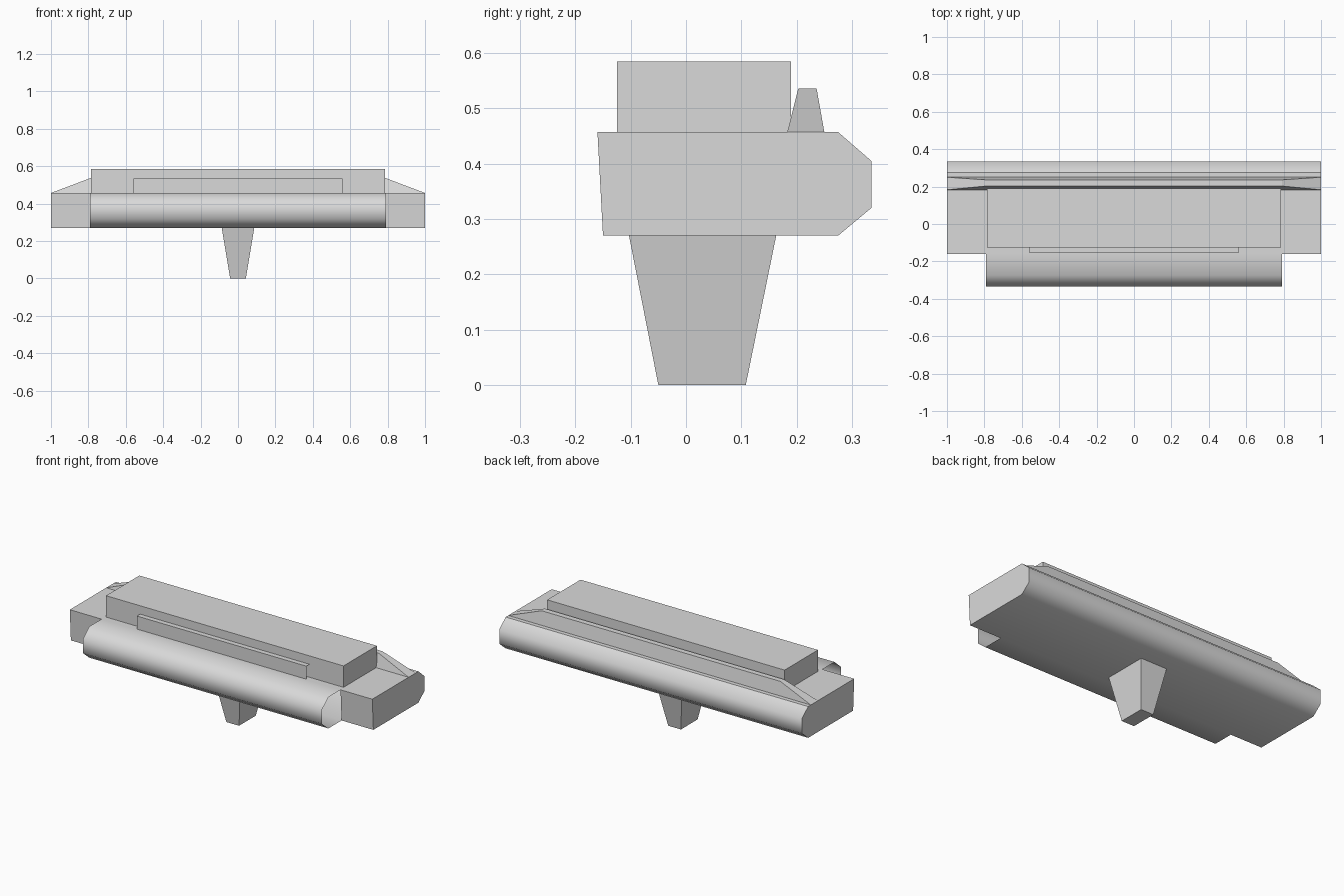
import bpy, bmesh, math

cube = bpy.data.objects.get("Cube")
if cube:
    bpy.data.objects.remove(cube)

grey = bpy.data.materials.new("light_grey")
grey.use_nodes = True
grey.diffuse_color = (0.7, 0.7, 0.7, 1)
grey.node_tree.nodes["Principled BSDF"].inputs["Base Color"].default_value = (0.7, 0.7, 0.7, 1)


def finish(name, bm):
    bmesh.ops.remove_doubles(bm, verts=bm.verts, dist=0.0005)
    mesh = bpy.data.meshes.new(name)
    bm.to_mesh(mesh)
    bm.free()
    mesh.materials.append(grey)
    obj = bpy.data.objects.new(name, mesh)
    bpy.context.collection.objects.link(obj)
    return obj


def strip(bm, path, x0, x1):
    """Sweep an open (y, z) path along x."""
    for (ya, za), (yb, zb) in zip(path, path[1:]):
        corners = [(x0, ya, za), (x1, ya, za), (x1, yb, zb), (x0, yb, zb)]
        bm.faces.new([bm.verts.new(c) for c in corners])


def cap(bm, path, x):
    points = path if x < 0 else path[::-1]
    bm.faces.new([bm.verts.new((x, y, z)) for y, z in points])


def smooth(obj):
    bpy.ops.object.select_all(action='DESELECT')
    obj.select_set(True)
    bpy.context.view_layer.objects.active = obj
    bpy.ops.object.shade_smooth_by_angle(angle=math.radians(60))


def tapered_block(name, low, high):
    """Block between two rectangles given as (half x, y front, y back, z)."""
    bm = bmesh.new()
    rings = [[bm.verts.new(p) for p in ((-w, f, z), (w, f, z), (w, b, z), (-w, b, z))]
             for w, f, b, z in (low, high)]
    bm.faces.new(rings[0][::-1])
    bm.faces.new(rings[1])
    for i in range(4):
        j = (i + 1) % 4
        bm.faces.new((rings[0][i], rings[0][j], rings[1][j], rings[1][i]))
    return finish(name, bm)


BOTTOM, TOP = 0.27, 0.457
HALF_ROLL = 0.79

# Main body: full-width slab with a chamfered rear edge
profile = [(-0.16, TOP), (0.275, TOP), (0.335, 0.405), (0.335, 0.32), (0.275, BOTTOM), (-0.15, BOTTOM)]
front = [profile[-1], profile[0]]
bm = bmesh.new()
strip(bm, profile, -1, 1)
for x in (-1, 1):
    cap(bm, profile, x)
strip(bm, front, -1, -HALF_ROLL)
strip(bm, front, HALF_ROLL, 1)
body = finish("body", bm)
# Keep the upper edges crisp
for e in body.data.edges:
    e.use_edge_sharp = all(body.data.vertices[v].co.z > TOP - 0.001 for v in e.vertices)
smooth(body)

# Rounded front lip with open ends
bm = bmesh.new()
strip(bm, [(-0.15, BOTTOM), (-0.275, BOTTOM), (-0.335, 0.32), (-0.335, 0.405),
           (-0.275, TOP), (-0.16, TOP)], -HALF_ROLL, HALF_ROLL)
smooth(finish("front_lip", bm))

# Raised deck and the thin ledge along its front, open at the ends
tapered_block("upper_deck", (0.785, -0.125, 0.19, TOP), (0.785, -0.125, 0.19, 0.585))
bm = bmesh.new()
strip(bm, [(-0.155, TOP), (-0.155, 0.535), (-0.125, 0.535)], -0.56, 0.56)
finish("front_ledge", bm)

# Tapered rear ridge and the foot below
tapered_block("rear_ridge", (1.0, 0.183, 0.25, TOP), (0.79, 0.203, 0.236, 0.536))
tapered_block("foot", (0.042, -0.05, 0.108, 0), (0.087, -0.103, 0.163, BOTTOM))
